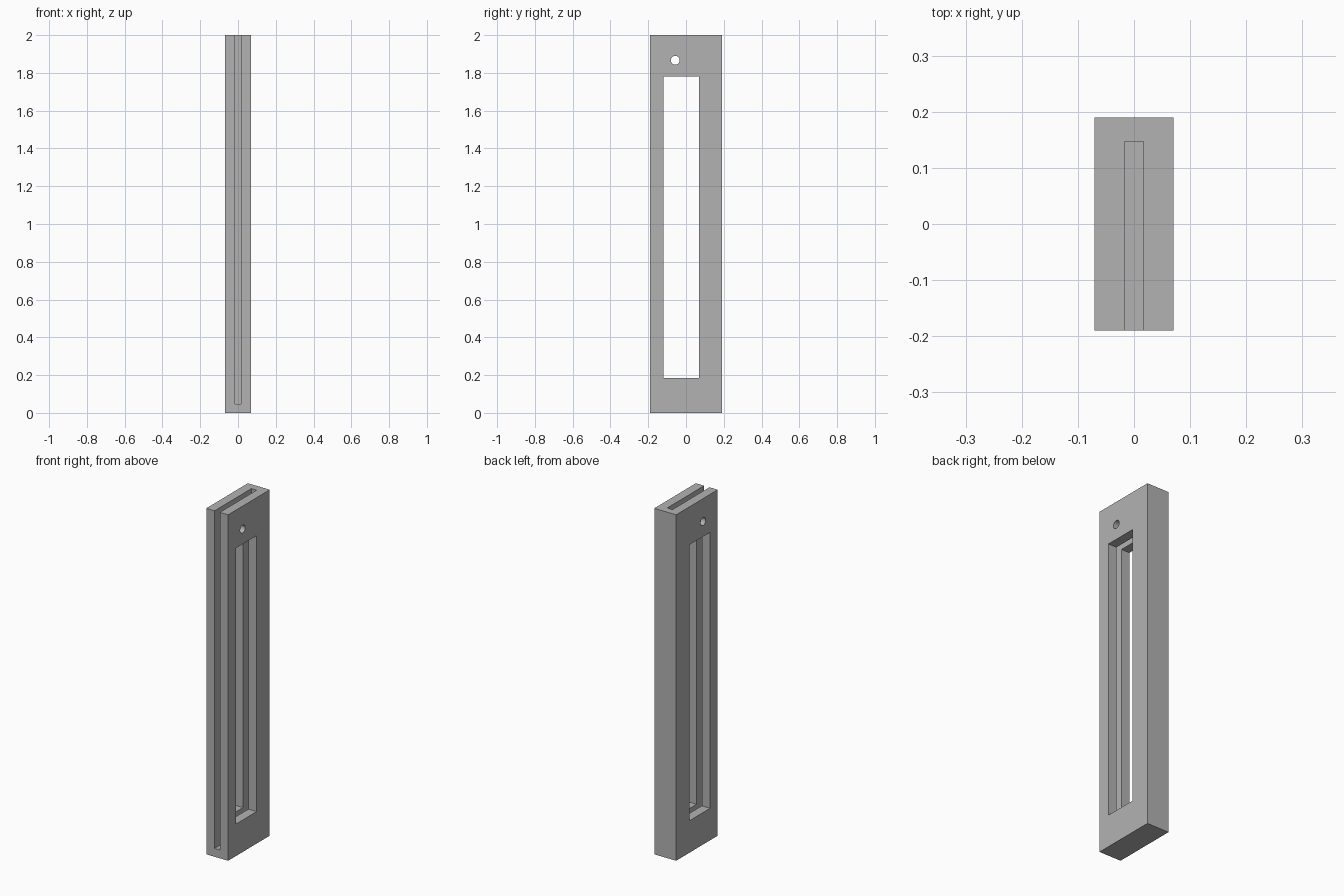
import bpy
from math import pi

default = bpy.data.objects.get("Cube")
if default:
    bpy.data.objects.remove(default, do_unlink=True)

GREY = (0.45, 0.45, 0.45, 1)
grey = bpy.data.materials.new("plain_grey")
grey.use_nodes = True
grey.diffuse_color = GREY
grey.node_tree.nodes["Principled BSDF"].inputs["Base Color"].default_value = GREY


def box(name, low, high):
    centre = [(a + b) / 2 for a, b in zip(low, high)]
    bpy.ops.mesh.primitive_cube_add(size=1, location=centre)
    ob = bpy.context.object
    ob.name = name
    ob.scale = [b - a for a, b in zip(low, high)]
    bpy.ops.object.transform_apply(location=True, rotation=True, scale=True)
    ob.data.materials.append(grey)
    return ob


def cut(target, cutter):
    cutter.hide_render = True
    mod = target.modifiers.new(cutter.name, "BOOLEAN")
    mod.operation = "DIFFERENCE"
    mod.solver = "EXACT"
    mod.object = cutter
    bpy.context.view_layer.objects.active = target
    bpy.ops.object.modifier_apply(modifier=mod.name)
    bpy.data.objects.remove(cutter, do_unlink=True)


# Solid upright body
body = box("holder_body", (-0.07, -0.19, 0), (0.07, 0.19, 2))

# Slot open at the front and top
cut(body, box("slot_cutter", (-0.017, -0.3, 0.048), (0.017, 0.147, 2.1)))

# Tall window through both side walls
cut(body, box("window_cutter", (-0.2, -0.12, 0.185), (0.2, 0.07, 1.78)))

# Round pin hole above the window
bpy.ops.mesh.primitive_cylinder_add(vertices=32, radius=0.023, depth=0.4,
                                    location=(0, -0.057, 1.867),
                                    rotation=(0, pi / 2, 0))
hole = bpy.context.object
hole.name = "pin_hole_cutter"
hole.data.materials.append(grey)
cut(body, hole)

# Smooth the hole wall, keep the box edges sharp
bpy.ops.object.select_all(action="DESELECT")
body.select_set(True)
bpy.context.view_layer.objects.active = body
bpy.ops.object.shade_smooth_by_angle(angle=pi / 6)
